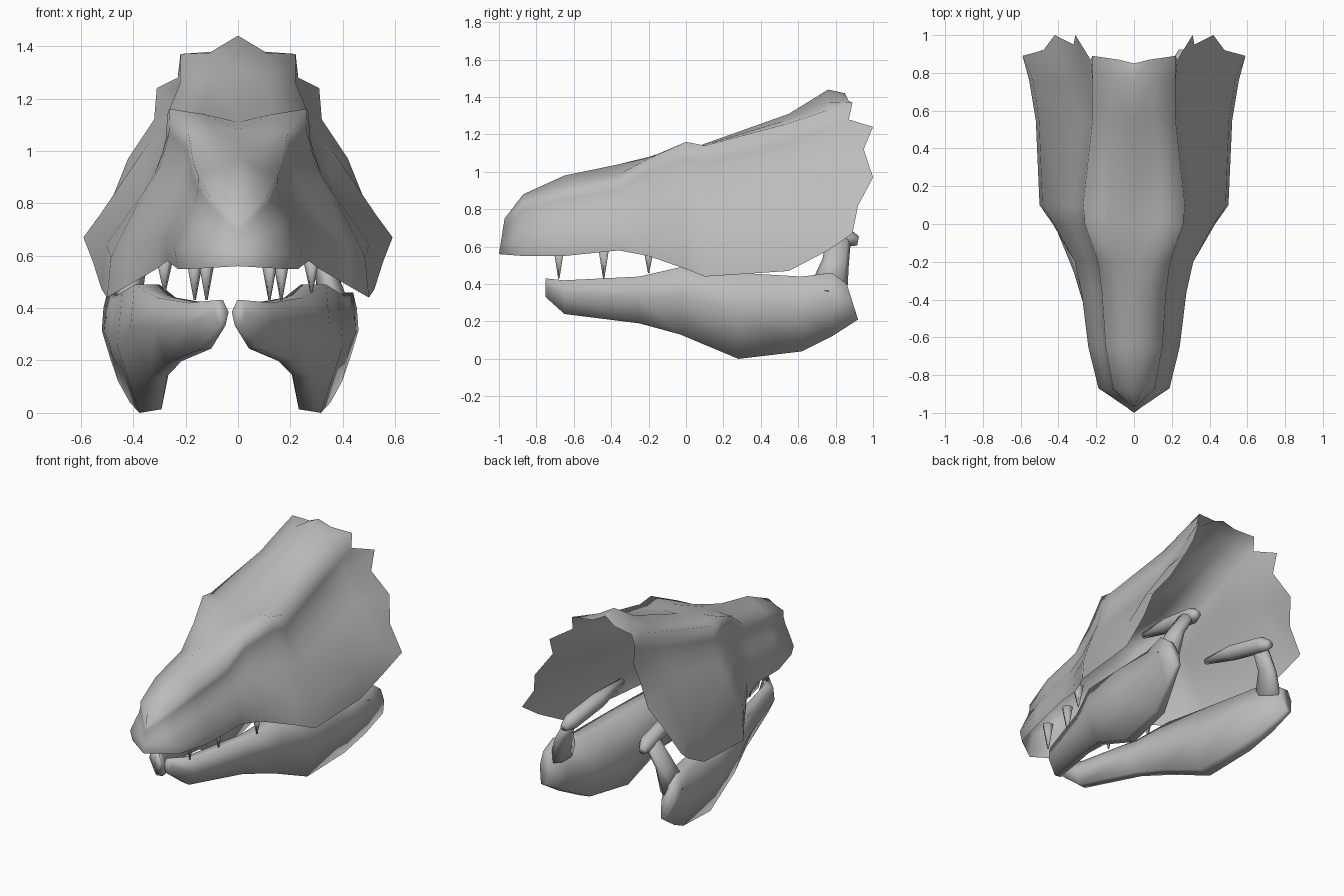
import bpy, bmesh, math
from mathutils import Vector

cube = bpy.data.objects.get("Cube")
if cube:
    bpy.data.objects.remove(cube, do_unlink=True)

# Single bone-grey material
bone = bpy.data.materials.new("bone_grey")
bone.use_nodes = True
grey = (0.5, 0.5, 0.5, 1)
bone.diffuse_color = grey
bone.node_tree.nodes["Principled BSDF"].inputs["Base Color"].default_value = grey


def mix(start, end, amount):
    return start + (end - start) * amount


def loft(name, rows, closed=True, axis_x=0.0):
    """Skin rows of points, mirror across x and shade smooth."""
    bm = bmesh.new()
    rings = [[bm.verts.new(point) for point in row] for row in rows]
    count = len(rings[0])
    for ring, following in zip(rings, rings[1:]):
        for i in range(count if closed else count - 1):
            j = (i + 1) % count
            bm.faces.new((ring[i], ring[j], following[j], following[i]))
    if closed:
        bm.faces.new(rings[0])
        bm.faces.new(rings[-1])
    bmesh.ops.recalc_face_normals(bm, faces=bm.faces[:])
    # An open half shell must face away from the middle of the head
    if not closed and sum(f.normal.x * f.calc_area() for f in bm.faces) < 0:
        bmesh.ops.reverse_faces(bm, faces=bm.faces[:])
    mesh = bpy.data.meshes.new(name)
    bm.to_mesh(mesh)
    bm.free()
    mesh.materials.append(bone)
    mesh.shade_smooth()
    obj = bpy.data.objects.new(name, mesh)
    bpy.context.collection.objects.link(obj)
    obj.location.x = axis_x
    obj.modifiers.new("Mirror", "MIRROR")


def tube(name, path, axis_x=0.0, sides=8, stretch=1.0):
    """Tapered limb through (x, y, z, radius) stations."""
    centres = [Vector(station[:3]) for station in path]
    across = Vector((1, 0, 0))
    other = (centres[-1] - centres[0]).cross(across).normalized() * stretch
    angles = [math.tau * k / sides for k in range(sides)]
    rows = [[centre + station[-1] * (across * math.cos(a) + other * math.sin(a)) for a in angles]
            for centre, station in zip(centres, path)]
    loft(name, rows, axis_x=axis_x)


def skull_section(y, crown, brow_x, brow_z, rim_x, rim_z):
    """Half section: crown, brow ridge, hollow flank, bulging cheek, rim."""
    cheek_x = rim_x * .9 + .035
    outline = ((0, 1), (.02, .87), (.1, .78), (.22, .68), (.45, .56), (1, .22))
    flank = [(mix(brow_x, cheek_x, out), y, mix(rim_z, brow_z, up)) for out, up in outline]
    top = [(0, y, crown), (brow_x / 2, y, mix(crown, brow_z, .6))]
    return top + flank + [(rim_x, y, rim_z)]


def jaw_section(y, top, bottom, inner, outer, lean=0.0):
    """Closed section, narrow along the top and sloping inward below."""
    outline = ((.45, 1), (.93, 1), (1, .55), (.65, 0), (.3, .03), (.1, .55))
    return [(mix(inner, outer, out), y + lean * (1 - up), mix(bottom, top, up))
            for out, up in outline]


# Upper skull: open shell from the nose midline to the ragged, flared rear edge
nose = [(0, mix(-.97, -1, i / 8), mix(.75, .56, i / 8)) for i in range(9)]
stations = (
    (-.87, .88, .11, .83, .17, .55),
    (-.65, .98, .15, .9, .23, .55),
    (-.36, 1.04, .17, .95, .27, .58),
    (-.2, 1.08, .19, 1.07, .31, .55),
    (0, 1.11, .26, 1.16, .43, .48),
    (.1, 1.15, .27, 1.14, .5, .44),
    (.55, 1.31, .22, 1.26, .52, .47),
    (.76, 1.44, .22, 1.33, .555, .58),
)
rear_edge = [(0, .85, 1.42), (.08, .87, 1.38), (.22, .89, 1.37), (.23, .87, 1.28),
             (.31, 1, 1.24), (.32, .95, 1.12), (.42, 1, .97), (.48, .92, .82), (.59, .89, .67)]
loft("upper_skull", [nose] + [skull_section(*s) for s in stations] + [rear_edge], closed=False)

# Lower jaw halves
JAW_AXIS = -.03
jaw = (
    (-.75, .43, .33, 0, .06),
    (-.65, .42, .24, .03, .17),
    (-.25, .44, .19, .14, .29),
    (-.03, .49, .13, .18, .38),
    (.28, .46, 0, .19, .43),
    (.62, .44, .04, .24, .46),
    (.78, .46, .12, .33, .48),
    (.86, .4, .21, .4, .49, .06),
)
loft("lower_jaw", [jaw_section(*s) for s in jaw], axis_x=JAW_AXIS)

# Jaw joint: neck leaning inward, carrying a long tapered head
tube("jaw_neck", [(.41, .76, .36, .065), (.37, .8, .52, .045), (.29, .82, .66, .04)],
     JAW_AXIS, stretch=1.6)
tube("jaw_joint_head", [(.29, .92, .63, .025), (.28, .86, .65, .05),
                        (.26, .6, .7, .05), (.25, .36, .74, .02)], JAW_AXIS)

# Upper teeth: tapered fangs inside the rim
for label, x, y, tip in (("front", .12, -.68, .43), ("middle", .165, -.44, .43), ("rear", .28, -.2, .46)):
    tube(label + "_tooth", [(x, y, .6, .035), (x, y, tip, .004)], sides=6)
